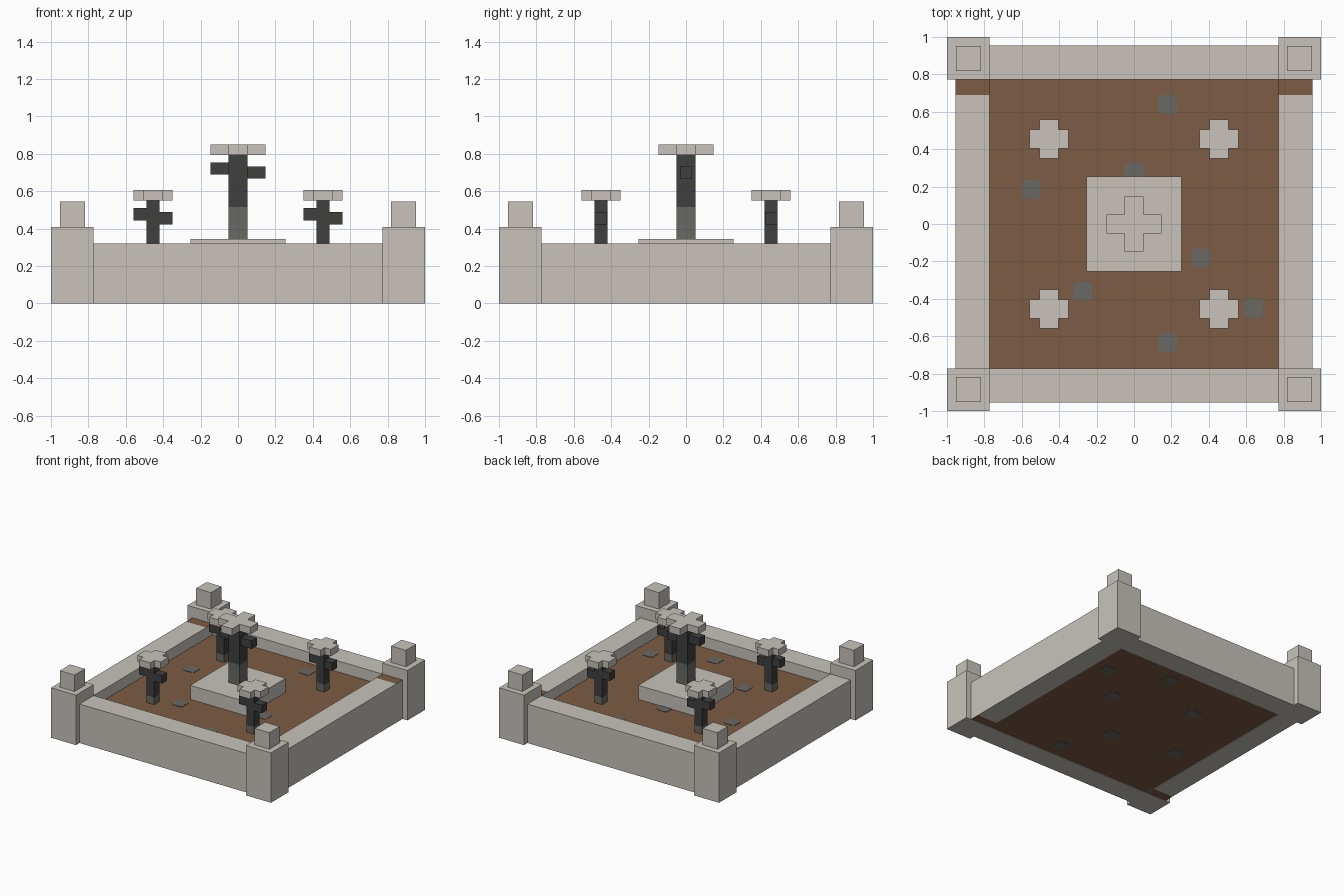
import bpy
import bmesh
from mathutils import Vector, Matrix
from math import pi

old = bpy.data.objects.get("Cube")
if old:
    bpy.data.objects.remove(old, do_unlink=True)


def material(name, rgb):
    m = bpy.data.materials.new(name)
    m.use_nodes = True
    m.diffuse_color = (*rgb, 1)
    m.node_tree.nodes["Principled BSDF"].inputs["Base Color"].default_value = (*rgb, 1)
    return m


STONE = material("pale_stone", (0.58, 0.55, 0.50))
SOIL = material("brown_soil", (0.205, 0.107, 0.058))
WOOD = material("charcoal_wood", (0.05, 0.05, 0.049))
MOSS = material("grey_pebble", (0.14, 0.144, 0.125))


def finish(bm, name, *mats):
    bmesh.ops.recalc_face_normals(bm, faces=bm.faces)
    mesh = bpy.data.meshes.new(name)
    bm.to_mesh(mesh)
    bm.free()
    for m in mats:
        mesh.materials.append(m)
    ob = bpy.data.objects.new(name, mesh)
    bpy.context.collection.objects.link(ob)
    return ob


def box_mesh(lo, hi):
    lo, hi = Vector(lo), Vector(hi)
    bm = bmesh.new()
    bmesh.ops.create_cube(bm, size=1)
    bmesh.ops.scale(bm, vec=hi - lo, verts=bm.verts)
    bmesh.ops.translate(bm, vec=(lo + hi) / 2, verts=bm.verts)
    return bm


def box(name, lo, hi, mat):
    return finish(box_mesh(lo, hi), name, mat)


def column(name, x, y, half, z0, z1, mat):
    return box(name, (x - half, y - half, z0), (x + half, y + half, z1), mat)


def prism(name, x, y, z0, z1, corners, mat):
    """Extrude an outline made by turning a few corners through four quarters."""
    bm = bmesh.new()
    ring = []
    for k in range(4):
        turn = Matrix.Rotation(k * pi / 2, 3, "Z")
        ring += [bm.verts.new(turn @ Vector((*c, 0)) + Vector((x, y, z0))) for c in corners]
    base = bm.faces.new(ring)
    top = bmesh.ops.extrude_face_region(bm, geom=[base])["geom"]
    verts = [g for g in top if isinstance(g, bmesh.types.BMVert)]
    bmesh.ops.translate(bm, vec=(0, 0, z1 - z0), verts=verts)
    return finish(bm, name, mat)


# Outer walls: front and back plain, sides with a soil strip at one end
IN, OUT, WALL, STRIP = 0.772, 0.955, 0.32, 0.69
GROUND, BASE = 0.23, 0.004
box("front_wall", (-IN, -OUT, 0), (IN, -IN, WALL), STONE)
box("back_wall", (-IN, IN, 0), (IN, OUT, WALL), STONE)
for side, x0, x1 in (("left", IN, OUT), ("right", -OUT, -IN)):
    bm = box_mesh((x0, -IN, 0), (x1, IN, WALL))
    for y in (-STRIP, STRIP):
        bmesh.ops.bisect_plane(bm, geom=bm.verts[:] + bm.edges[:] + bm.faces[:],
                               plane_co=(0, y, 0), plane_no=(0, 1, 0))
    bm.normal_update()
    for f in bm.faces:
        # back end on the upper face, front end on the underside
        if abs(f.normal.z) > 0.5 and f.calc_center_median().y * f.normal.z > STRIP:
            f.material_index = 1
    finish(bm, side + "_wall", STONE, SOIL)

# Corner posts with small blocks on top
for sx in (-1, 1):
    for sy in (-1, 1):
        c = (1 + IN) / 2
        column("corner_post", sx * c, sy * c, (1 - IN) / 2, 0, 0.41, STONE)
        column("post_block", sx * c, sy * c, 0.067, 0.41, 0.545, STONE)

# Soil bed and pebbles, shown on both faces of the bed
box("soil_bed", (-IN, -IN, BASE), (IN, IN, GROUND), SOIL)
pebble = [(0.05, -0.036), (0.05, 0.036)]
for x, y in ((0.18, 0.64), (-0.55, 0.185), (0, 0.275), (0.36, -0.18),
             (-0.275, -0.36), (0.64, -0.45), (0.18, -0.635)):
    prism("pebble", x, y, GROUND - 0.004, GROUND + 0.003, pebble, MOSS)
    prism("pebble_underside", x, -y, 0.001, BASE + 0.004, pebble, MOSS)

# Central plinth
column("plinth", 0, 0, 0.255, GROUND, 0.345, STONE)


def pillar(prefix, x, y, half, z0, z_moss, z_top, cap, cap_h, high, low, arm):
    """Dark trunk with two side arms and a cross-shaped cap."""
    column(prefix + "_trunk_foot", x, y, half, z0, z_moss, MOSS)
    column(prefix + "_trunk", x, y, half, z_moss, z_top, WOOD)
    for name, s, z in (("right", -1, high), ("left", 1, low)):
        ends = sorted((x + s * half, x + s * cap))
        box(f"{prefix}_{name}_arm", (ends[0], y - arm, z - arm), (ends[1], y + arm, z + arm), WOOD)
    w = 0.051
    prism(prefix + "_cap", x, y, z_top, z_top + cap_h, [(cap, -w), (cap, w), (w, w)], STONE)


pillar("central", 0, 0, 0.05, 0.345, 0.515, 0.793, 0.148, 0.058, 0.722, 0.70, 0.033)
for sx in (-1, 1):
    for sy in (-1, 1):
        pillar("small", sx * 0.455, sy * 0.455, 0.034, GROUND, 0.29, 0.55, 0.105, 0.056,
               0.477, 0.455, 0.033)
